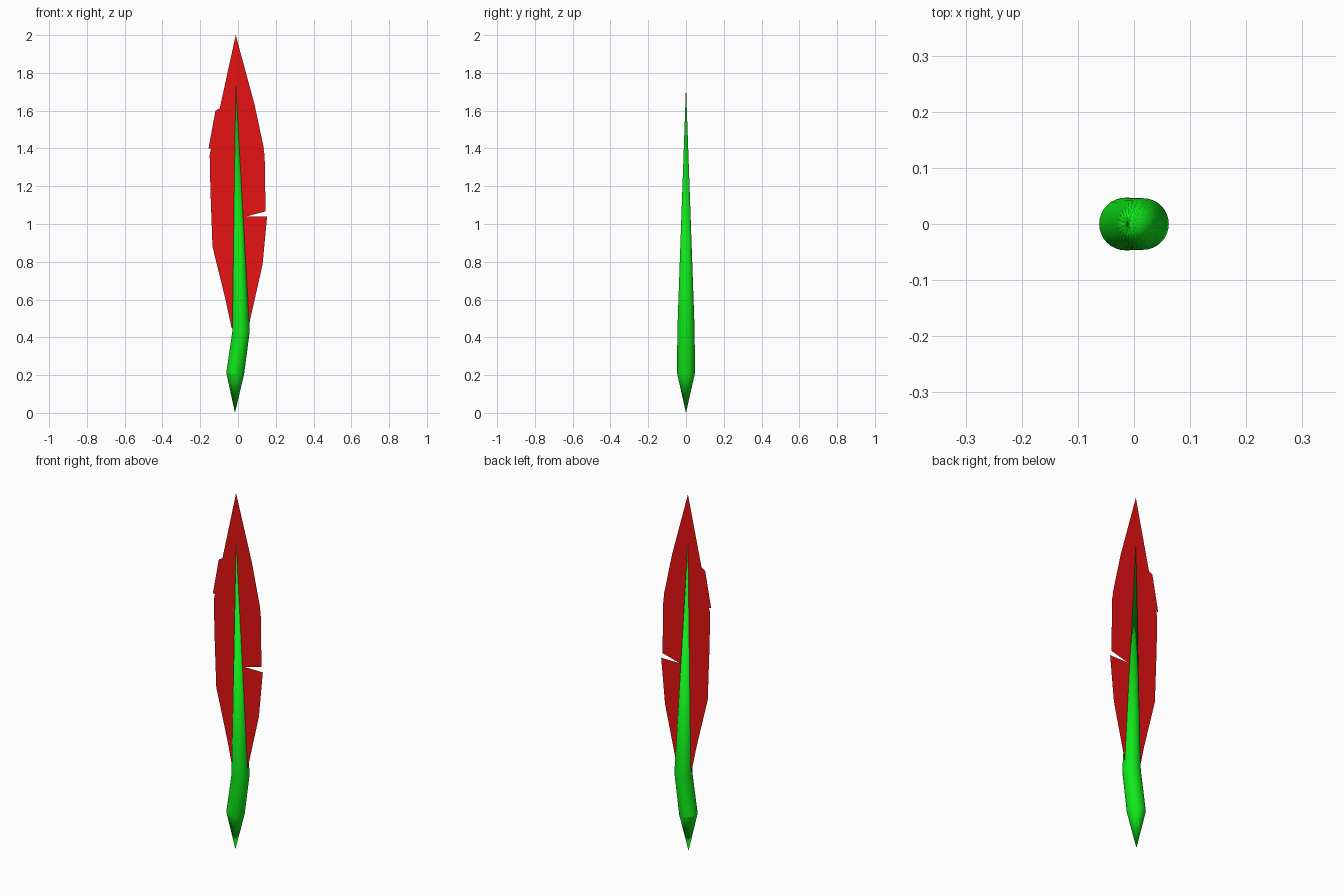
import bpy, bmesh, math

cube = bpy.data.objects.get("Cube")
if cube:
    bpy.data.objects.remove(cube, do_unlink=True)


def material(name, color):
    mat = bpy.data.materials.new(name)
    mat.use_nodes = True
    mat.diffuse_color = color
    mat.node_tree.nodes["Principled BSDF"].inputs["Base Color"].default_value = color
    return mat


def add_object(name, bm, mat):
    mesh = bpy.data.meshes.new(name)
    bm.to_mesh(mesh)
    bm.free()
    mesh.materials.append(mat)
    obj = bpy.data.objects.new(name, mesh)
    bpy.context.collection.objects.link(obj)
    return obj


red = material("red vane", (0.8, 0.006, 0.006, 1))
green = material("green quill", (0.005, 0.8, 0.01, 1))

# Flat vane: outline (x, z) clockwise from the tip, with split notches
right_edge = [(-0.012, 2.0), (0.087, 1.635), (0.114, 1.5), (0.138, 1.395),
              (0.01, 1.388), (0.141, 1.367), (0.146, 1.067), (0.04, 1.039),
              (0.154, 1.039), (0.13, 0.785), (0.06, 0.475), (0.04, 0.42)]
left_edge = [(-0.01, 0.42), (-0.034, 0.45), (-0.066, 0.6), (-0.135, 0.88),
             (-0.146, 1.18), (-0.15, 1.367), (-0.013, 1.388), (-0.156, 1.4),
             (-0.119, 1.6), (-0.024, 1.652), (-0.062, 1.667)]
bm = bmesh.new()
outline = [bm.verts.new((x, 0, z)) for x, z in right_edge + left_edge]
face = bm.faces.new(outline)
bmesh.ops.triangulate(bm, faces=[face])
add_object("vane", bm, red)

# Round quill: pointed base, bent shaft, long tapering tip
SIDES = 32
bm = bmesh.new()
base = bm.verts.new((-0.016, 0, 0))
tip = bm.verts.new((-0.012, 0, 1.73))
rings = []
for cx, z, radius, tilt in [(-0.015, 0.208, 0.047, -0.1), (0.016, 0.43, 0.046, 0)]:
    ring = []
    for i in range(SIDES):
        a = math.tau * i / SIDES
        dx = radius * math.cos(a)
        ring.append(bm.verts.new((cx + dx, radius * math.sin(a), z + tilt * dx)))
    rings.append(ring)
low, high = rings
for i in range(SIDES):
    j = (i + 1) % SIDES
    bm.faces.new((base, low[j], low[i]))
    bm.faces.new((low[i], low[j], high[j], high[i]))
    bm.faces.new((high[i], high[j], tip))
quill = add_object("quill", bm, green)

bpy.ops.object.select_all(action="DESELECT")
quill.select_set(True)
bpy.context.view_layer.objects.active = quill
bpy.ops.object.shade_smooth_by_angle(angle=math.radians(12))
